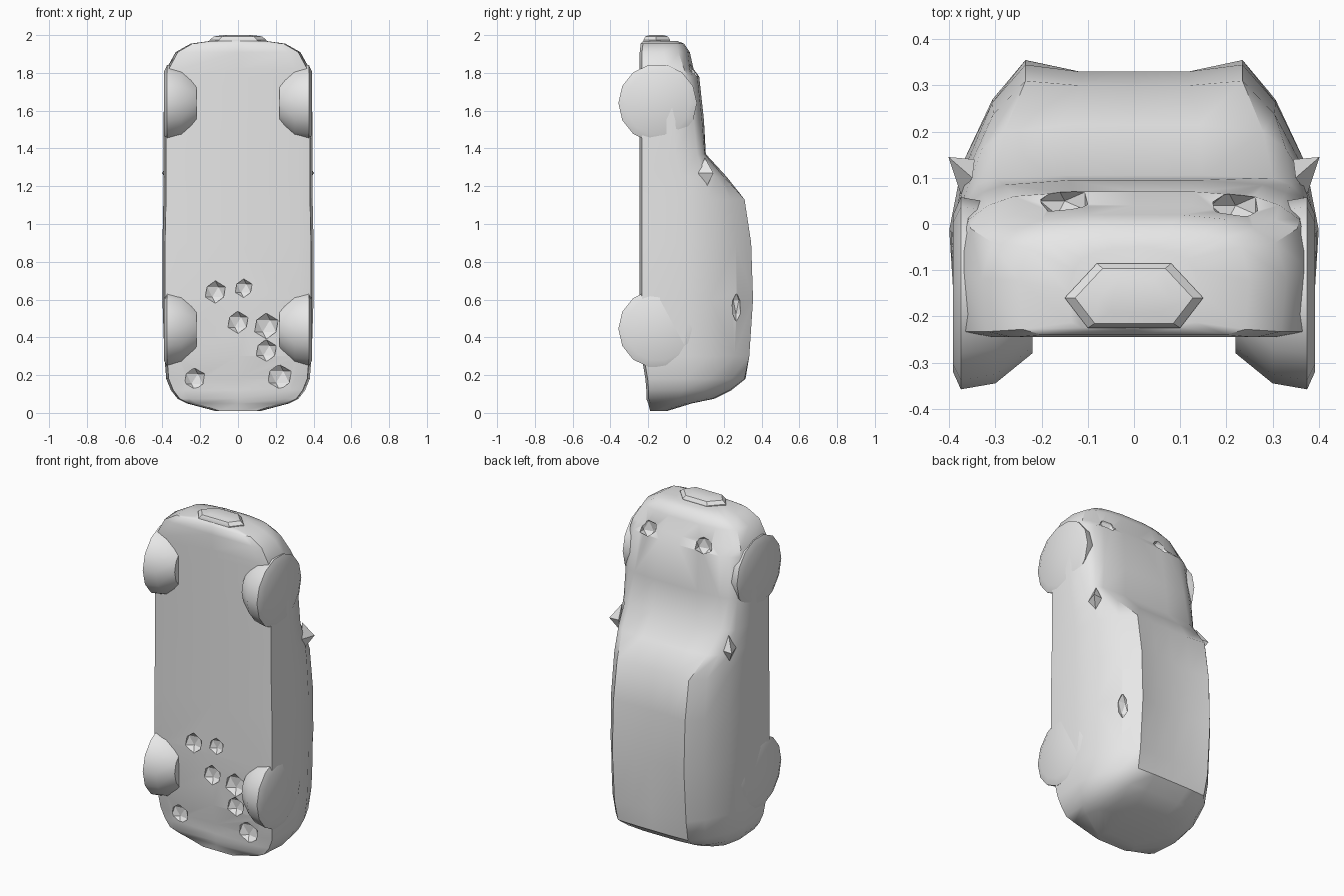
import bpy, bmesh, math
from mathutils import Vector

if "Cube" in bpy.data.objects:
    bpy.data.objects.remove(bpy.data.objects["Cube"])

paint = bpy.data.materials.new("plain grey")
paint.diffuse_color = (0.8, 0.8, 0.8, 1)
paint.use_nodes = True
paint.node_tree.nodes["Principled BSDF"].inputs["Base Color"].default_value = paint.diffuse_color


def finish(name, bm, angle=35):
    bmesh.ops.recalc_face_normals(bm, faces=bm.faces)
    me = bpy.data.meshes.new(name)
    bm.to_mesh(me)
    bm.free()
    me.materials.append(paint)
    ob = bpy.data.objects.new(name, me)
    bpy.context.collection.objects.link(ob)
    bpy.ops.object.select_all(action='DESELECT')
    ob.select_set(True)
    bpy.context.view_layer.objects.active = ob
    if angle:
        bpy.ops.object.shade_smooth_by_angle(angle=math.radians(angle))
    return ob


def loft(name, rings, angle=35):
    bm = bmesh.new()
    loops = [[bm.verts.new(p) for p in r] for r in rings]
    n = len(loops[0])
    for a, b in zip(loops, loops[1:]):
        for i in range(n):
            j = (i + 1) % n
            bm.faces.new((a[i], a[j], b[j], b[i]))
    bm.faces.new(loops[0])
    bm.faces.new(loops[-1])
    return finish(name, bm, angle)


# Body sections from tail to nose:
# height, half width, floor y, shoulder y, roof rail x, roof rail y, roof centre y
sections = [
    (.010, .12, -.190, -.13, .08, -.10, -.10),
    (.050, .27, -.200, .00, .18, .03, .03),
    (.075, .32, -.210, .06, .20, .14, .15),
    (.120, .355, -.210, .10, .22, .23, .24),
    (.180, .38, -.215, .12, .23, .31, .315),
    (.300, .39, -.235, .13, .235, .335, .325),
    (.600, .40, -.245, .13, .235, .355, .33),
    (.900, .40, -.245, .13, .235, .345, .33),
    (1.13, .395, -.245, .12, .235, .31, .30),
    (1.25, .395, -.245, .10, .28, .20, .215),
    (1.37, .395, -.245, .06, .30, .10, .105),
    (1.55, .395, -.245, .04, .28, .085, .095),
    (1.78, .385, -.245, .01, .26, .06, .07),
    (1.82, .38, -.245, -.01, .25, .02, .04),
    (1.91, .33, -.245, -.04, .20, .01, .02),
    (1.955, .25, -.24, -.05, .15, -.02, -.01),
    (1.970, .14, -.225, -.10, .08, -.06, -.05),
]


def body_ring(z, w, floor, sh, rx, ry, roof):
    half = [(.8 * w, floor), (.965 * w, floor + .012),
            (w, floor + .62 * (sh - floor)), (.93 * w, sh),
            (.93 * w + .55 * (rx - .93 * w) + .01, sh + .62 * (ry - sh)),
            (rx, ry), (.5 * rx, roof)]
    pts = [(0, floor)] + half + [(0, roof)] + [(-x, y) for x, y in reversed(half)]
    return [Vector((x, y, z)) for x, y in pts]


body = loft("body_shell", [body_ring(*s) for s in sections], 40)

# Shallow faceted pits in the floor, bonnet edge and one side window
bm = bmesh.new()
pits = [(-.23, -.22, .18, .06), (.22, -.22, .19, .07), (0, -.24, .48, .06),
        (.15, -.24, .46, .07), (.15, -.235, .33, .06), (-.12, -.245, .64, .06),
        (.03, -.245, .66, .05), (-.15, .05, 1.81, .06), (.22, .04, 1.81, .06)]
for x, y, z, r in pits:
    geo = bmesh.ops.create_icosphere(bm, subdivisions=1, radius=r)
    bmesh.ops.scale(bm, vec=(1, .6, 1), verts=geo["verts"])
    bmesh.ops.translate(bm, vec=(x, y, z), verts=geo["verts"])
geo = bmesh.ops.create_icosphere(bm, subdivisions=1, radius=.04)
bmesh.ops.scale(bm, vec=(1, .7, 2), verts=geo["verts"])
bmesh.ops.translate(bm, vec=(.3, .265, .56), verts=geo["verts"])
cutter = finish("pit_cutter", bm, 0)
cut = body.modifiers.new("pits", 'BOOLEAN')
cut.operation = 'DIFFERENCE'
cut.object = cutter
bpy.context.view_layer.objects.active = body
bpy.ops.object.modifier_apply(modifier=cut.name)
bpy.data.objects.remove(cutter)


# Wheels: chunky discs, tapered towards the inside
def wheel(name, side, z):
    rings = []
    for x, r in ((.22, .13), (.30, .195), (.375, .208), (.392, .17)):
        rings.append([Vector((side * x, -.15 + r * math.cos(t), z + r * math.sin(t)))
                      for t in (math.tau * i / 14 for i in range(14))])
    loft(name, rings, 30)


for side, tag in ((-1, "left"), (1, "right")):
    wheel("front_wheel_" + tag, side, 1.64)
    wheel("rear_wheel_" + tag, side, .445)
    # Door mirror: a pointed wedge beside the windscreen
    bm = bmesh.new()
    for p in ((.402, .145, 1.27), (.345, .14, 1.27), (.375, .065, 1.27),
              (.35, .10, 1.35), (.35, .10, 1.18)):
        bm.verts.new((side * p[0], p[1], p[2]))
    bmesh.ops.convex_hull(bm, input=bm.verts)
    finish("mirror_" + tag, bm, 0)

# Raised plate on the nose
outline = [(-.15, -.16), (-.08, -.085), (.08, -.085), (.15, -.16), (.10, -.225), (-.10, -.225)]
loft("nose_plate", [[Vector((x * s, -.16 + (y + .16) * s, z)) for x, y in outline]
                    for s, z in ((1.0, 1.94), (1.0, 1.975), (.85, 1.993), (.5, 2.0))], 30)
